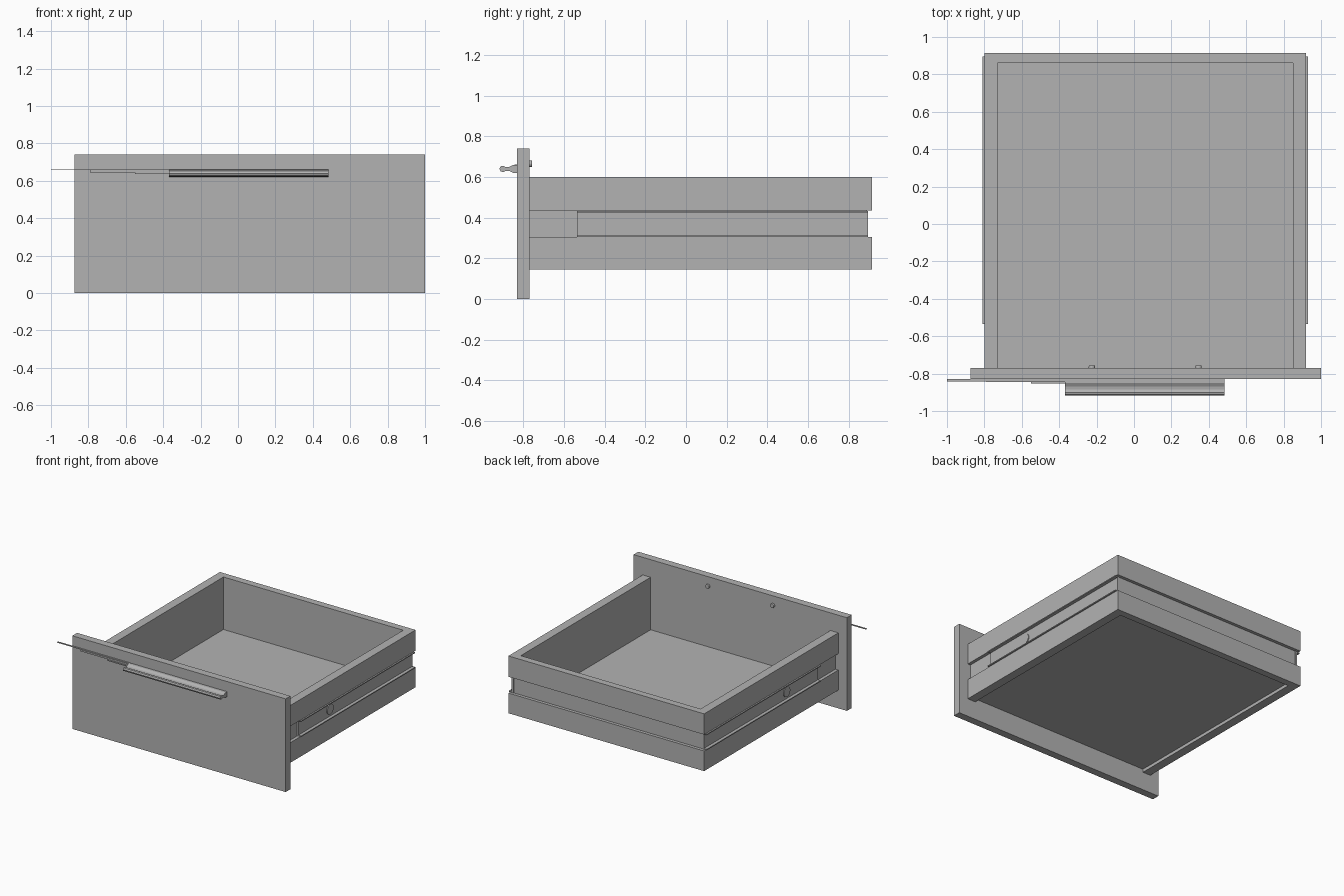
import bpy, bmesh, math
from mathutils import Matrix

cube = bpy.data.objects.get("Cube")
if cube:
    bpy.data.objects.remove(cube, do_unlink=True)

grey = bpy.data.materials.new("plain grey")
grey.use_nodes = True
COLOUR = (0.45, 0.45, 0.45, 1)
grey.diffuse_color = COLOUR
grey.node_tree.nodes["Principled BSDF"].inputs["Base Color"].default_value = COLOUR

CX = 0.06                  # centre line of the drawer box
HALF = 0.86                # half width of the drawer box
FRONT, BACK = -0.77, 0.915
GROOVE = 0.025


def finish(name, bm):
    bmesh.ops.recalc_face_normals(bm, faces=bm.faces)
    mesh = bpy.data.meshes.new(name)
    bm.to_mesh(mesh)
    bm.free()
    mesh.materials.append(grey)
    obj = bpy.data.objects.new(name, mesh)
    bpy.context.collection.objects.link(obj)
    return obj


def box(name, xs, ys, zs):
    bm = bmesh.new()
    bmesh.ops.create_cube(bm, size=1)
    for v in bm.verts:
        v.co = [r[0] if c < 0 else r[1] for c, r in zip(v.co, (xs, ys, zs))]
    return finish(name, bm)


def cylinder(name, centre, radius, depth, axis):
    bm = bmesh.new()
    turn = Matrix.Rotation(math.pi / 2, 4, axis)
    bmesh.ops.create_cone(bm, cap_ends=True, segments=24, radius1=radius,
                          radius2=radius, depth=depth,
                          matrix=Matrix.Translation(centre) @ turn)
    return finish(name, bm)


def extrude_x(name, profile, x0, x1):
    """Extrude a (y, z) profile along x."""
    bm = bmesh.new()
    face = bm.faces.new([bm.verts.new((x0, y, z)) for y, z in profile])
    out = bmesh.ops.extrude_face_region(bm, geom=[face])
    for v in out["geom"]:
        if isinstance(v, bmesh.types.BMVert):
            v.co.x = x1
    return finish(name, bm)


def sweep_walls(name, section):
    """Sweep an (inset, z) section round the two sides and the back."""
    bm = bmesh.new()
    stations = []
    for side, at_back in ((-1, 0), (-1, 1), (1, 1), (1, 0)):
        ring = []
        for inset, z in section:
            y = BACK - min(inset, 0.055) if at_back else FRONT
            ring.append(bm.verts.new((CX + side * (HALF - inset), y, z)))
        stations.append(ring)
    n = len(section)
    for a, b in zip(stations, stations[1:]):
        for i in range(n):
            j = (i + 1) % n
            bm.faces.new((a[i], a[j], b[j], b[i]))
    bm.faces.new(stations[0])
    bm.faces.new(stations[-1])
    return finish(name, bm)


# Drawer box: grooved walls, floor and front panel
sweep_walls("grooved_walls", [
    (0, 0.145), (0, 0.305), (GROOVE, 0.305), (GROOVE, 0.435),
    (0, 0.435), (0, 0.6), (0.07, 0.6), (0.07, 0.145)])
box("floor", (CX - 0.79, CX + 0.79), (FRONT, 0.86), (0.17, 0.183))
box("front_panel", (-0.875, 1.0), (-0.83, FRONT), (0, 0.74))

# Channel slides lying in the side grooves
for side, label in ((-1, "right"), (1, "left")):
    def span(a, b):
        return sorted((CX + side * a, CX + side * b))
    ys = (-0.535, 0.895)
    box(label + "_slide_web", span(0.83, 0.845), ys, (0.307, 0.433))
    box(label + "_slide_lower_lip", span(0.83, 0.87), ys, (0.306, 0.314))
    box(label + "_slide_upper_lip", span(0.83, 0.87), ys, (0.426, 0.434))
    cylinder(label + "_slide_stud", (CX + side * 0.845, -0.14, 0.37), 0.04, 0.012, 'Y')

# Handle: grip with a rounded lip and a waisted neck
extrude_x("handle", [
    (-0.83, 0.66), (-0.85, 0.66), (-0.868, 0.65), (-0.885, 0.648),
    (-0.9, 0.655), (-0.912, 0.652), (-0.917, 0.64), (-0.912, 0.628),
    (-0.9, 0.624), (-0.885, 0.63), (-0.868, 0.63), (-0.85, 0.62),
    (-0.83, 0.62)], -0.37, 0.485)

# Thin stepped blades running out from the handle
for name, x, y, zs in (("long_blade", -1.0, -0.843, (0.657, 0.661)),
                       ("middle_blade", -0.79, -0.846, (0.645, 0.657)),
                       ("short_blade", -0.55, -0.852, (0.636, 0.645))):
    box(name, (x, -0.36), (y, -0.829), zs)

# Screw heads on the back of the front panel
for x, label in ((-0.225, "right"), (0.345, "left")):
    screw = cylinder(label + "_screw_head", (x, -0.766, 0.665), 0.017, 0.02, 'X')
    bevel = screw.modifiers.new("rounding", 'BEVEL')
    bevel.width = 0.005
    bevel.segments = 2
